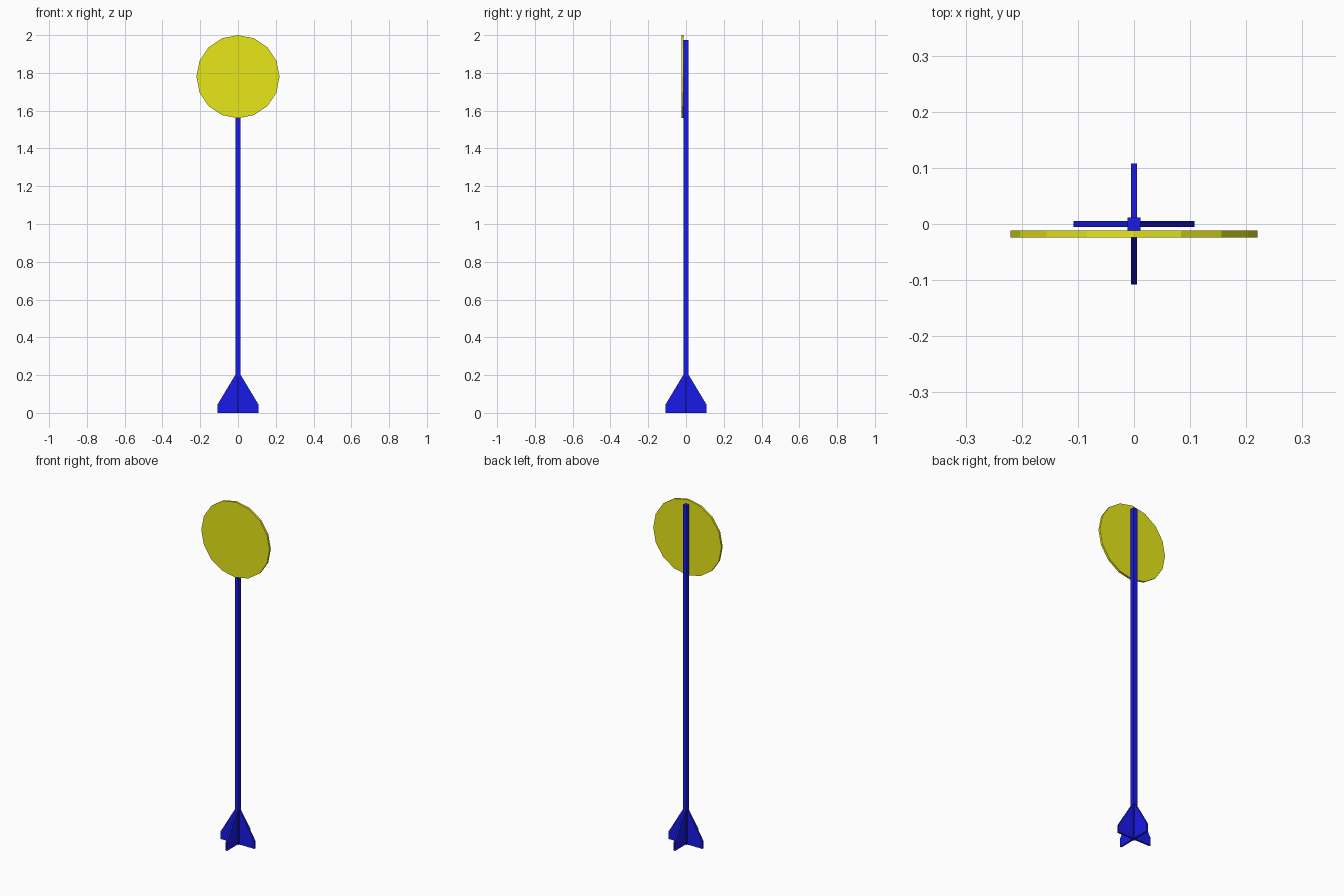
import bpy, bmesh, math
from mathutils import Matrix

if "Cube" in bpy.data.objects:
    bpy.data.objects.remove(bpy.data.objects["Cube"])


def material(name, rgb):
    m = bpy.data.materials.new(name)
    m.diffuse_color = (*rgb, 1)
    m.use_nodes = True
    m.node_tree.nodes["Principled BSDF"].inputs["Base Color"].default_value = m.diffuse_color
    return m


blue = material("blue", (0.01, 0.01, 0.8))
yellow = material("yellow", (0.8, 0.8, 0.01))


def add_object(name, bm, mat):
    bmesh.ops.recalc_face_normals(bm, faces=bm.faces)
    me = bpy.data.meshes.new(name)
    bm.to_mesh(me)
    bm.free()
    me.materials.append(mat)
    ob = bpy.data.objects.new(name, me)
    bpy.context.collection.objects.link(ob)
    return ob


# Square pole
POLE, HEIGHT = 0.012, 1.975
bm = bmesh.new()
bmesh.ops.create_cube(bm, size=1, matrix=Matrix.Translation((0, 0, HEIGHT / 2))
                      @ Matrix.Diagonal((2 * POLE, 2 * POLE, HEIGHT, 1)))
add_object("pole", bm, blue)

# Four tapered foot fins around the pole
profile = [(POLE, 0), (0.108, 0), (0.108, 0.045), (POLE, 0.205)]
FIN = 0.01
for i in range(4):
    bm = bmesh.new()
    face = bm.faces.new([bm.verts.new((x, -FIN / 2, z)) for x, z in profile])
    ext = bmesh.ops.extrude_face_region(bm, geom=[face])
    verts = [v for v in ext["geom"] if isinstance(v, bmesh.types.BMVert)]
    bmesh.ops.translate(bm, verts=verts, vec=(0, FIN, 0))
    bmesh.ops.rotate(bm, verts=bm.verts, matrix=Matrix.Rotation(i * math.pi / 2, 3, 'Z'))
    add_object(f"foot_fin_{i + 1}", bm, blue)

# Sixteen-sided disc on the front of the pole
bm = bmesh.new()
bmesh.ops.create_cone(bm, cap_ends=True, segments=16, radius1=0.22, radius2=0.22,
                      depth=0.012, matrix=Matrix.Translation((0, -POLE - 0.006, 1.78))
                      @ Matrix.Rotation(math.pi / 2, 4, 'X'))
add_object("sign_disc", bm, yellow)
